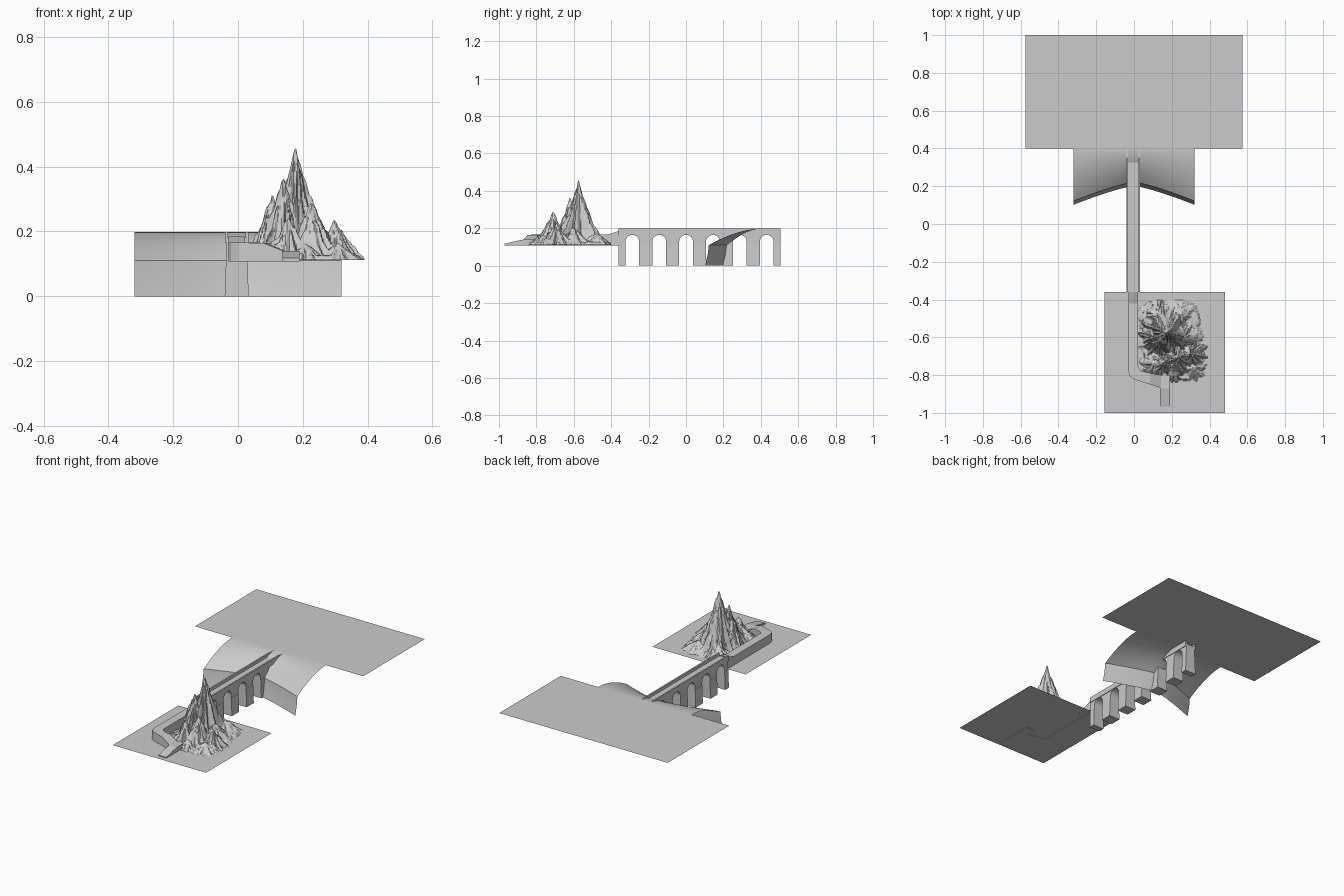
import bpy, bmesh, math
from mathutils import Vector, noise

if "Cube" in bpy.data.objects:
    bpy.data.objects.remove(bpy.data.objects["Cube"])

GROUND, TOP, CX = 0.112, 0.198, -0.004


def make(name, verts, faces, smooth=None, fix=True):
    me = bpy.data.meshes.new(name)
    me.from_pydata(verts, [], faces)
    bm = bmesh.new()
    bm.from_mesh(me)
    if fix:
        bmesh.ops.recalc_face_normals(bm, faces=bm.faces)
    bm.to_mesh(me)
    bm.free()
    ob = bpy.data.objects.new(name, me)
    bpy.context.collection.objects.link(ob)
    if smooth:
        bpy.ops.object.select_all(action='DESELECT')
        ob.select_set(True)
        bpy.context.view_layer.objects.active = ob
        bpy.ops.object.shade_smooth_by_angle(angle=math.radians(smooth))
    return ob


def grid_faces(nu, nv):
    return [(i * nv + j, (i + 1) * nv + j, (i + 1) * nv + j + 1, i * nv + j + 1)
            for i in range(nu - 1) for j in range(nv - 1)]


def extrude_x(name, prof, x0, x1):
    n = len(prof)
    v = [(x0, y, z) for y, z in prof] + [(x1, y, z) for y, z in prof]
    f = [tuple(range(n)), tuple(range(n, 2 * n))]
    f += [(i, (i + 1) % n, n + (i + 1) % n, n + i) for i in range(n)]
    return make(name, v, f)


def taper_box(name, y0, y1, z0, z1, hw0, hw1):
    v = [(CX + s * hw, y, z) for z, hw in ((z0, hw0), (z1, hw1))
         for s, y in ((-1, y0), (1, y0), (1, y1), (-1, y1))]
    f = [(0, 1, 2, 3), (4, 5, 6, 7)] + [(i, (i + 1) % 4, 4 + (i + 1) % 4, 4 + i) for i in range(4)]
    return make(name, v, f)


# Flat ground sheets
def sheet(name, x0, x1, y0, y1, z):
    make(name, [(x0, y0, z), (x1, y0, z), (x1, y1, z), (x0, y1, z)], [(0, 1, 2, 3)], fix=False)


sheet("upper_plateau", -0.575, 0.575, 0.4, 1.0, TOP)
sheet("lower_ground", -0.155, 0.482, -1.0, -0.36, GROUND)

# Cliff: steep wall below, slope rounding up to the plateau
cols, rows = 33, 12
cv = []
for i in range(cols):
    x = -0.32 + 0.64 * i / (cols - 1)
    lip = 0.222 - 0.1 * (abs(x) / 0.32) ** 1.25
    cv.append((x, lip - 0.02, 0))
    cv.append((x, lip - 0.006, 0.06))
    for j in range(rows):
        t = j / (rows - 1)
        cv.append((x, lip + (0.4 - lip) * t, 0.11 + (TOP - 0.11) * (1 - (1 - t) ** 1.8)))
make("cliff", cv, grid_faces(cols, rows + 2), 35, fix=False)

# Viaduct: arcaded upper wall, tapered piers, parapets
Y0, PERIOD, AW, N = -0.36, 0.1437, 0.074, 6
Y1, SPRING, DECK = 0.505, 0.112, 0.18
prof = [(Y0, SPRING)]
gap0 = Y0 + 0.036
for k in range(N):
    a = gap0 + k * PERIOD
    c, r = a + AW / 2, AW / 2
    prof.append((a, SPRING))
    prof += [(c - r * math.cos(math.pi * i / 12), 0.128 + r * math.sin(math.pi * i / 12))
             for i in range(13)]
    prof.append((a + AW, SPRING))
prof += [(Y1, SPRING), (Y1, DECK), (Y0, DECK)]
extrude_x("viaduct_arches", prof, CX - 0.032, CX + 0.032)
for k in range(N + 1):
    a = Y0 if k == 0 else gap0 + (k - 1) * PERIOD + AW
    b = Y1 if k == N else gap0 + k * PERIOD
    taper_box(f"pier_{k}", a, b, 0, SPRING, 0.037, 0.033)
for s in (-1, 1):
    xs = sorted((CX + s * 0.036, CX + s * 0.027))
    extrude_x(f"parapet_{s}", [(Y0, 0.165), (Y1, 0.165), (Y1, TOP), (Y0, TOP)], *xs)

# Raised path bending round the mountain: outer xy, inner xy, top height
path = [(-0.03, -0.36, 0.022, -0.36, 0.185), (-0.03, -0.42, 0.022, -0.42, 0.166),
        (-0.03, -0.78, 0.022, -0.755, 0.166), (-0.022, -0.805, 0.03, -0.77, 0.166),
        (0.0, -0.822, 0.045, -0.78, 0.166), (0.08, -0.848, 0.09, -0.79, 0.164),
        (0.14, -0.868, 0.145, -0.80, 0.14), (0.165, -0.868, 0.165, -0.80, 0.14)]
pv = []
for ox, oy, ix, iy, z in path:
    pv += [(ox, oy, 0.108), (ox, oy, z), (ix, iy, z), (ix, iy, 0.108)]
pf = [(4 * i + a, 4 * i + (a + 1) % 4, 4 * i + 4 + (a + 1) % 4, 4 * i + 4 + a)
      for i in range(len(path) - 1) for a in range(4)]
n = len(pv)
make("raised_path", pv, pf + [(0, 1, 2, 3), (n - 4, n - 3, n - 2, n - 1)])

# Entrance ramp
extrude_x("entrance_ramp", [(-0.97, 0.108), (-0.97, 0.118), (-0.87, 0.14), (-0.74, 0.14),
                            (-0.74, 0.108)], 0.137, 0.19)

# Mountain: highest of several ridged spires (x, y, height, radius, steepness)
PEAKS = [(0.178, -0.575, 0.36, 0.165, 1.75), (0.14, -0.622, 0.27, 0.095, 1.2),
         (0.105, -0.60, 0.215, 0.07, 0.9), (0.228, -0.71, 0.20, 0.105, 1.4),
         (0.155, -0.735, 0.145, 0.085, 1.2), (0.30, -0.69, 0.135, 0.085, 1.1),
         (0.265, -0.60, 0.12, 0.09, 1.2), (0.21, -0.785, 0.06, 0.05, 0.8),
         (0.11, -0.74, 0.075, 0.07, 0.9), (0.12, -0.48, 0.075, 0.08, 1.1),
         (0.25, -0.48, 0.075, 0.09, 1.1), (0.31, -0.76, 0.06, 0.07, 1.0)]
BASE = [(0.11, -0.5, 0.09), (0.25, -0.51, 0.1), (0.19, -0.62, 0.16),
        (0.27, -0.72, 0.105), (0.12, -0.7, 0.09)]


def height(x, y):
    best = 0.0
    wob = 0.012 * noise.noise(Vector((x * 30, y * 30, 5)))
    for cx, cy, r in BASE:
        e = r + wob - math.hypot(x - cx, y - cy)
        best = max(best, min(0.012, e * 1.2) + max(0, e) * 0.15)
    for k, (px, py, h, r, p) in enumerate(PEAKS):
        d = math.hypot(x - px, y - py)
        if d > r * 1.4:
            continue
        a = math.atan2(y - py, x - px)
        q = Vector((math.cos(a) * 2.2, math.sin(a) * 2.2, k * 7 + d * 6))
        ridge = 1 - 2.2 * abs(noise.noise(q)) + 0.25 * noise.noise(q * 2.7)
        t = d / (r * (0.78 + 0.38 * ridge)) if d > 0 else 0
        if t < 1:
            best = max(best, h * (1 - t) ** p)
    # chipped rock facets
    if best > 0.015:
        cell = noise.voronoi(Vector((x * 38, y * 38, best * 14)))[0]
        best -= min(0.03, best * 0.3) * cell[0]
    return best


STEP = 0.0042
nx, ny = 91, 107
mv = [(0.012 + i * STEP, -0.847 + j * STEP) for i in range(nx) for j in range(ny)]
hs = [height(x, y) for x, y in mv]
mf = [f for f in grid_faces(nx, ny) if max(hs[i] for i in f) > 0]
ob = make("mountain", [(x, y, GROUND + max(h, -0.002)) for (x, y), h in zip(mv, hs)], mf, 32, fix=False)
bm = bmesh.new()
bm.from_mesh(ob.data)
bmesh.ops.delete(bm, geom=[v for v in bm.verts if not v.link_faces], context='VERTS')
bm.to_mesh(ob.data)
bm.free()
